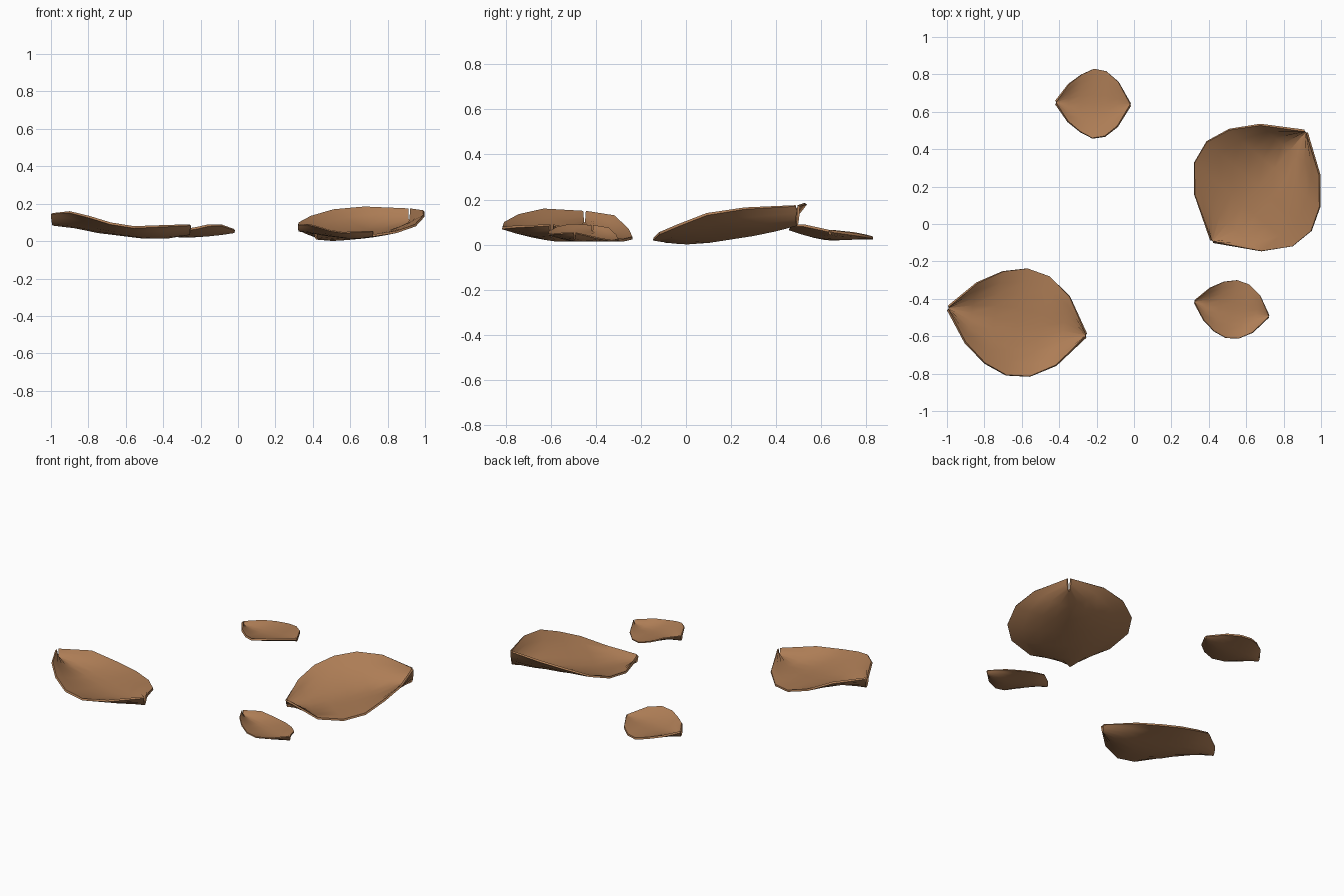
import bpy
import bmesh
from mathutils import Vector

cube = bpy.data.objects.get("Cube")
if cube:
    bpy.data.objects.remove(cube, do_unlink=True)

BROWN = (0.42, 0.205, 0.092, 1.0)
material = bpy.data.materials.new("dry_leaf_brown")
material.use_nodes = True
material.diffuse_color = BROWN
shader = material.node_tree.nodes["Principled BSDF"]
shader.inputs["Base Color"].default_value = BROWN
shader.inputs["Roughness"].default_value = 0.9

THICKNESS = 0.012
ACROSS = 8  # strips from one rim to the other


def leaf(name, base, tip, widths, left_z, right_z, rib_z, scale=1.0, lift=0.0):
    """Cupped leaf: the rims close at both ends above a lower midrib."""
    axis = Vector(tip) - Vector(base)
    length = axis.length
    along = axis.normalized()
    side = Vector((-along.y, along.x))
    spread = [0.008] + widths + [0.008]
    last = len(spread) - 1

    bm = bmesh.new()
    rows = []
    for i, width in enumerate(spread):
        row = []
        for j in range(ACROSS + 1):
            t = 2 * j / ACROSS - 1
            rim = left_z[i] if t > 0 else right_z[i]
            z = rib_z[i] + (rim - rib_z[i]) * abs(t) ** 1.6
            flat = along * (length * i / last) + side * (t * width * length)
            row.append(bm.verts.new((flat.x, flat.y, z)))
        rows.append(row)
    for a, b in zip(rows, rows[1:]):
        for j in range(ACROSS):
            bm.faces.new((a[j], b[j], b[j + 1], a[j + 1]))

    mesh = bpy.data.meshes.new(name)
    bm.to_mesh(mesh)
    bm.free()
    mesh.materials.append(material)
    obj = bpy.data.objects.new(name, mesh)
    bpy.context.collection.objects.link(obj)
    obj.location = (base[0], base[1], lift)
    obj.scale = (scale,) * 3

    # Thin blade, thickened downwards
    bpy.ops.object.select_all(action="DESELECT")
    obj.select_set(True)
    bpy.context.view_layer.objects.active = obj
    solid = obj.modifiers.new("thickness", "SOLIDIFY")
    solid.thickness = THICKNESS
    solid.offset = -1
    bpy.ops.object.modifier_apply(modifier=solid.name)
    bpy.ops.object.shade_smooth_by_angle(angle=0.7)
    return obj


# Large narrow leaf, lying on the right at the front
narrow = dict(
    widths=[0.215, 0.335, 0.39, 0.365, 0.25],
    left_z=[0.15, 0.13, 0.07, 0.035, 0.025, 0.045, 0.09],
    right_z=[0.15, 0.16, 0.135, 0.10, 0.08, 0.085, 0.09],
    rib_z=[0.095, 0.08, 0.055, 0.04, 0.025, 0.025, 0.045],
)
leaf("large_front_leaf", (-0.99, -0.45), (-0.26, -0.595), **narrow)

# Small leaf of the same shape, on the left at the front
small = leaf("small_front_leaf", (0.325, -0.415), (1.055, -0.56),
             scale=0.54, lift=0.006, **narrow)

# Large broad leaf, lying on the left at the back
leaf("large_back_leaf", (0.42, -0.09), (0.915, 0.49),
     widths=[0.305, 0.45, 0.48, 0.415, 0.27],
     left_z=[0.06, 0.07, 0.10, 0.135, 0.17, 0.185, 0.175],
     right_z=[0.06, 0.03, 0.055, 0.09, 0.14, 0.165, 0.175],
     rib_z=[0.02, 0.013, 0.02, 0.035, 0.05, 0.07, 0.095])

# Small broad leaf at the back
leaf("small_back_leaf", (-0.415, 0.65), (-0.022, 0.64),
     widths=[0.25, 0.385, 0.47, 0.44, 0.30],
     left_z=[0.065, 0.055, 0.045, 0.035, 0.04, 0.05, 0.065],
     right_z=[0.065, 0.065, 0.065, 0.075, 0.09, 0.09, 0.065],
     rib_z=[0.04, 0.035, 0.03, 0.033, 0.038, 0.045, 0.055])
